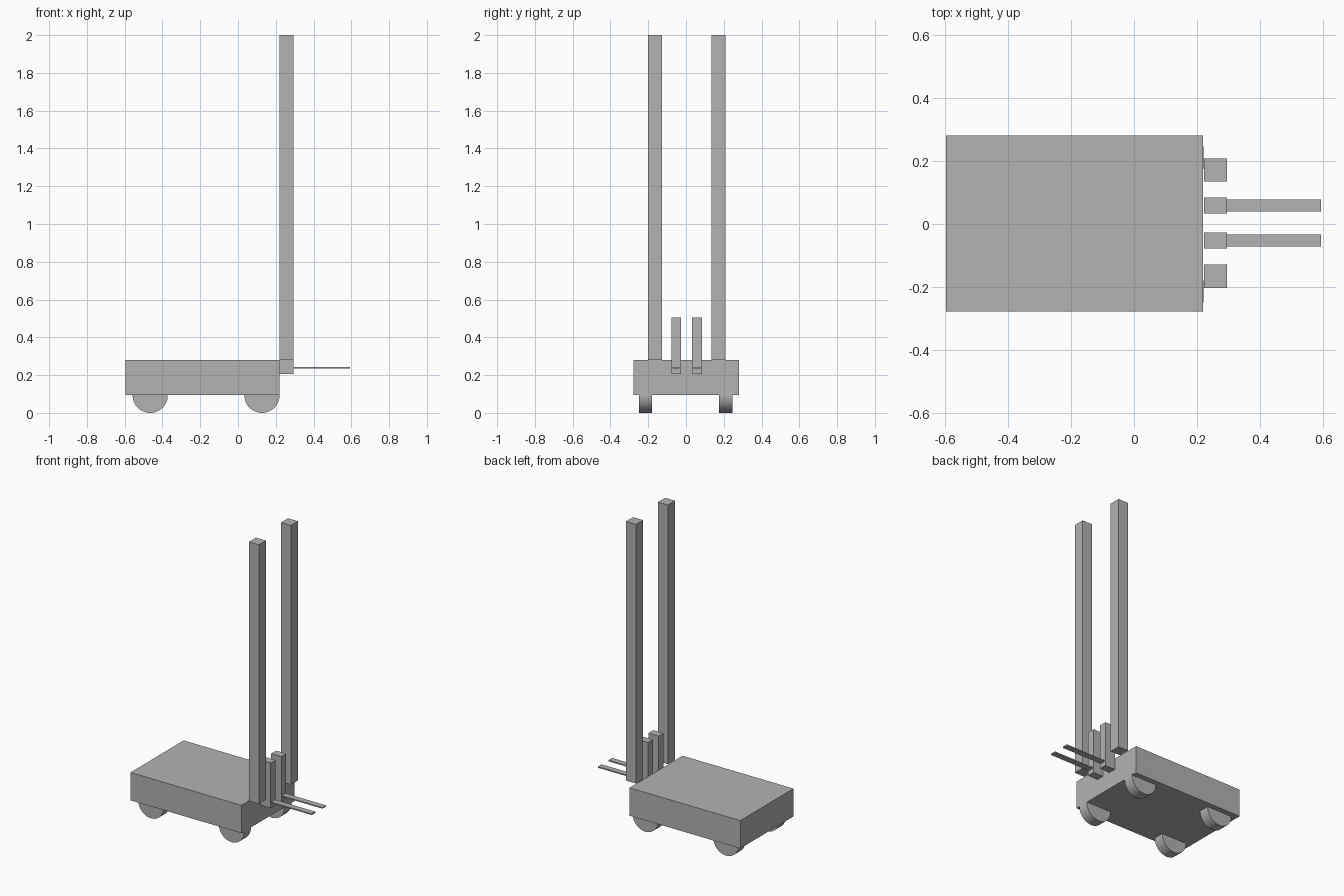
import bpy
import math

cube = bpy.data.objects.get("Cube")
if cube:
    bpy.data.objects.remove(cube, do_unlink=True)

# Single plain grey finish
GREY = (0.448, 0.448, 0.448, 1.0)
grey = bpy.data.materials.new("plain_grey")
grey.use_nodes = True
grey.diffuse_color = GREY
grey.node_tree.nodes["Principled BSDF"].inputs["Base Color"].default_value = GREY


def finish(name):
    obj = bpy.context.object
    obj.name = name
    obj.data.materials.append(grey)
    return obj


def box(name, x, y, z):
    """Box from its (low, high) range along each axis."""
    ranges = (x, y, z)
    bpy.ops.mesh.primitive_cube_add(size=1, location=[(a + b) / 2 for a, b in ranges])
    obj = finish(name)
    obj.scale = [b - a for a, b in ranges]
    bpy.ops.object.transform_apply(location=False, rotation=False, scale=True)
    return obj


def wheel(name, x, y):
    bpy.ops.mesh.primitive_cylinder_add(
        vertices=64, radius=WHEEL_RADIUS, depth=0.07,
        location=(x, y, WHEEL_RADIUS), rotation=(math.pi / 2, 0, 0))
    finish(name)
    bpy.ops.object.shade_smooth_by_angle(angle=math.radians(30))


WHEEL_RADIUS = 0.093
MID_Y = 0.003           # centre line of the lifting gear
BODY_END, MAST_END = 0.219, 0.295

# Chassis
box("chassis", (-0.595, BODY_END), (-0.277, 0.28), (0.095, 0.28))

for side, s in (("left", 1), ("right", -1)):
    def span(centre, width):
        mid = MID_Y + s * centre
        return (mid - width / 2, mid + width / 2)

    # Tall mast, fork carriage and thin fork on each side
    box(f"mast_{side}", (BODY_END + 0.002, MAST_END), span(0.168, 0.074), (0.28, 2.0))
    box(f"fork_carriage_{side}", (BODY_END + 0.002, MAST_END), span(0.0555, 0.051), (0.205, 0.505))
    box(f"fork_{side}", (MAST_END, 0.592), span(0.0555, 0.038), (0.236, 0.244))

# Wheels, half sunk into the chassis
for end, x in (("rear", -0.465), ("front", 0.127)):
    for side, y in (("left", 0.21), ("right", -0.214)):
        wheel(f"wheel_{end}_{side}", x, y)
